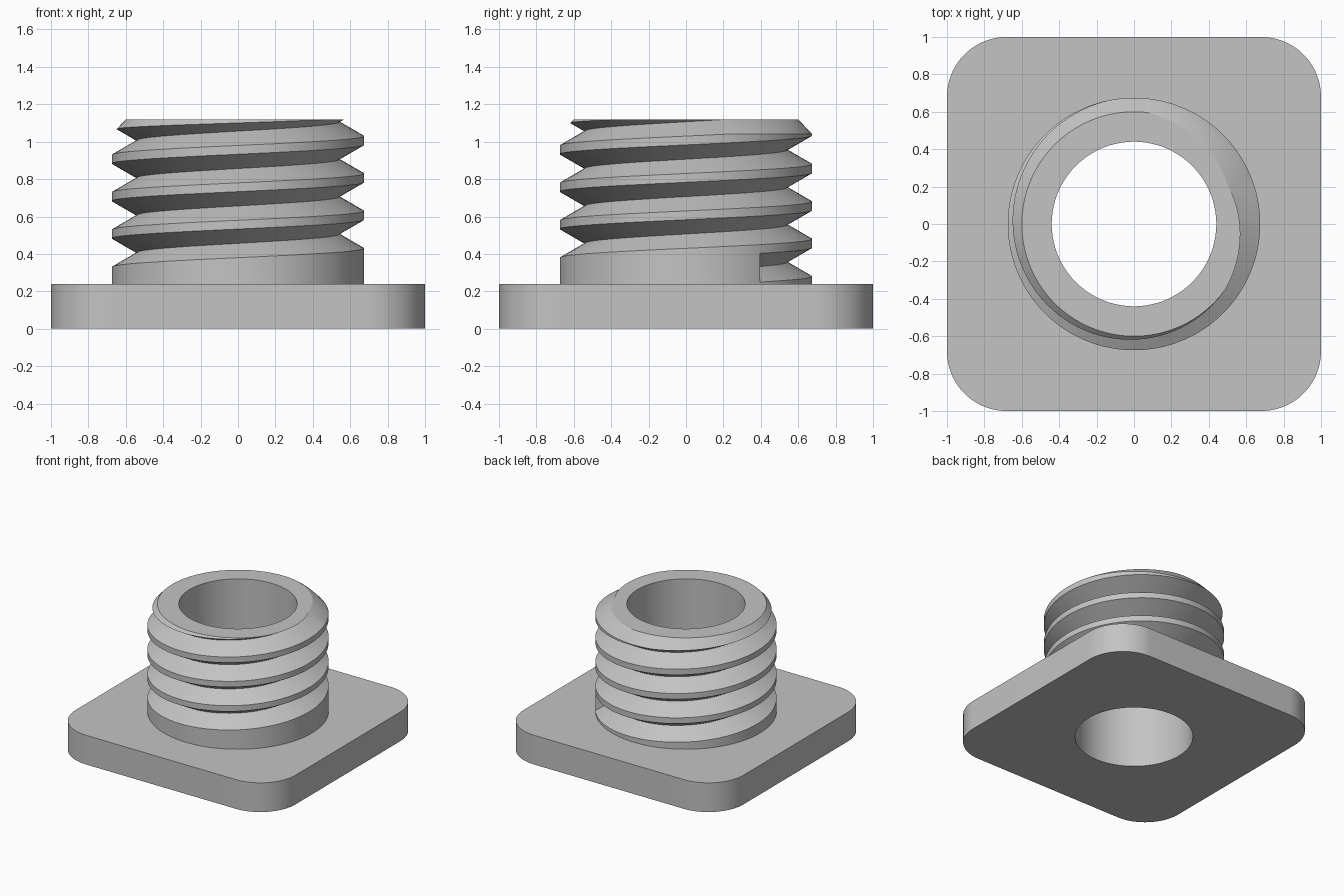
import bpy, bmesh
from math import sin, cos, tau, radians

SEGS = 96                      # sides of every round part
BORE, CREST, ROOT = 0.44, 0.675, 0.5425
PLATE_TOP, TOP = 0.24, 1.12
PITCH, GROOVE = 0.2, 0.153     # groove width at the crest

if "Cube" in bpy.data.objects:
    bpy.data.objects.remove(bpy.data.objects["Cube"])

grey = bpy.data.materials.new("plain_grey")
grey.use_nodes = True
colour = (0.55, 0.55, 0.55, 1)
grey.diffuse_color = colour
grey.node_tree.nodes["Principled BSDF"].inputs["Base Color"].default_value = colour


def polar(r, a, z):
    return (r * cos(a), r * sin(a), z)


def skin(name, rings, closed):
    """Join equal closed rings of points into a solid; closed links last to first."""
    bm = bmesh.new()
    loops = [[bm.verts.new(p) for p in ring] for ring in rings]
    pairs = list(zip(loops, loops[1:]))
    if closed:
        pairs.append((loops[-1], loops[0]))
    else:
        bm.faces.new(loops[0])
        bm.faces.new(loops[-1])
    for a, b in pairs:
        for i in range(len(a)):
            j = (i + 1) % len(a)
            bm.faces.new((a[i], a[j], b[j], b[i]))
    bmesh.ops.recalc_face_normals(bm, faces=bm.faces)
    mesh = bpy.data.meshes.new(name)
    bm.to_mesh(mesh)
    bm.free()
    mesh.materials.append(grey)
    obj = bpy.data.objects.new(name, mesh)
    bpy.context.collection.objects.link(obj)
    return obj


def smooth(obj):
    bpy.ops.object.select_all(action='DESELECT')
    obj.select_set(True)
    bpy.context.view_layer.objects.active = obj
    bpy.ops.object.shade_smooth_by_angle(angle=radians(30))


angles = [(i + 0.5) * tau / SEGS for i in range(SEGS)]

# Base plate: rounded square with a round bore
corner, per = 0.32, SEGS // 4


def plate_outline(z):
    pts = []
    for q in range(4):
        mid = (q + 0.5) * tau / 4
        cx = (1 - corner) * (1 if cos(mid) > 0 else -1)
        cy = (1 - corner) * (1 if sin(mid) > 0 else -1)
        for j in range(per):
            a = (q + j / (per - 1)) * tau / 4
            pts.append((cx + corner * cos(a), cy + corner * sin(a), z))
    return pts


def bore_ring(z):
    return [polar(BORE, a, z) for a in angles]


plate = skin("base_plate", [bore_ring(0), plate_outline(0),
                            plate_outline(PLATE_TOP), bore_ring(PLATE_TOP)], True)
smooth(plate)

# Neck: chamfered tube
profile = [(BORE, PLATE_TOP), (CREST, PLATE_TOP), (CREST, 1.04), (0.6, TOP), (BORE, TOP)]
neck = skin("threaded_neck", [[polar(r, a, z) for a in angles] for r, z in profile], True)

# Helical V groove, starting abruptly just above the plate
reach = 0.70
flare = (reach - CREST) * GROOVE / 2 / (CREST - ROOT)
start, turns = radians(36), 4.7
sections = []
for i in range(int(turns * SEGS) + 1):
    a = start + i * tau / SEGS
    z = 0.23 + PITCH * a / tau
    sections.append([polar(ROOT, a, z + GROOVE / 2),
                     polar(reach, a, z - flare),
                     polar(reach, a, z + GROOVE + flare)])
cutter = skin("groove_cutter", sections, False)
cutter.hide_render = True

cut = neck.modifiers.new("thread_groove", 'BOOLEAN')
cut.operation = 'DIFFERENCE'
cut.solver = 'EXACT'
cut.object = cutter
bpy.context.view_layer.objects.active = neck
bpy.ops.object.modifier_apply(modifier=cut.name)
bpy.data.objects.remove(cutter)

# Drop the hidden underside of the neck
bm = bmesh.new()
bm.from_mesh(neck.data)
under = [f for f in bm.faces if all(v.co.z < PLATE_TOP + 0.001 for v in f.verts)]
bmesh.ops.delete(bm, geom=under, context='FACES')
bm.to_mesh(neck.data)
bm.free()
smooth(neck)
